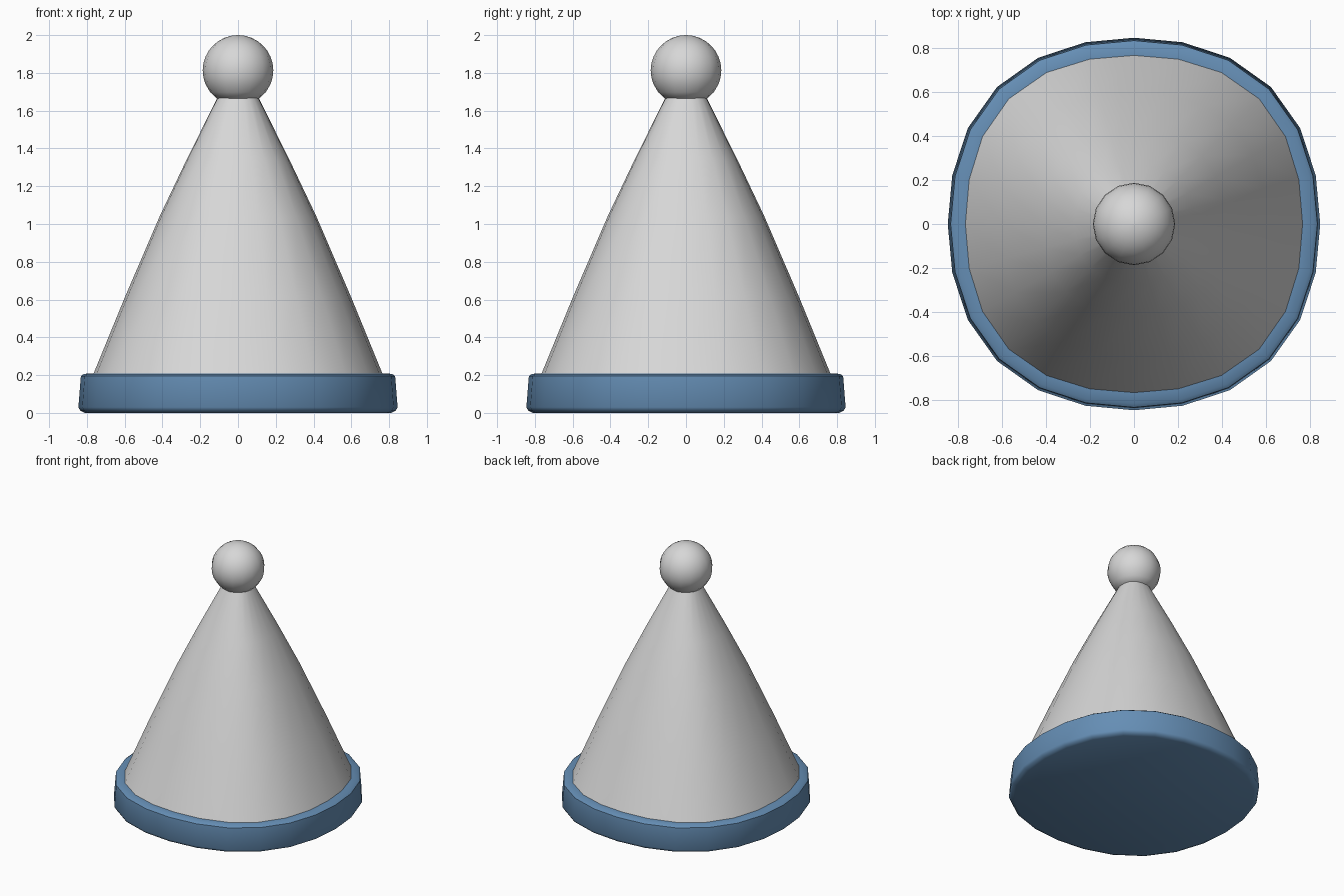
import bpy, bmesh, math

if "Cube" in bpy.data.objects:
    bpy.data.objects.remove(bpy.data.objects["Cube"])


def material(name, rgb):
    m = bpy.data.materials.new(name)
    m.diffuse_color = (*rgb, 1)
    m.use_nodes = True
    m.node_tree.nodes["Principled BSDF"].inputs["Base Color"].default_value = m.diffuse_color
    return m


GREY = material("light grey", (0.68, 0.68, 0.68))
BLUE = material("steel blue", (0.13, 0.27, 0.46))


def lathe(name, profile, mat, sides, square=0.0):
    """Closed turned solid; square bulges the diagonals a little."""
    bm = bmesh.new()
    rings = []
    for r, z in profile:
        ring = []
        for i in range(sides):
            a = 2 * math.pi * i / sides
            k = r * (1 + square * math.sin(2 * a) ** 2)
            ring.append(bm.verts.new((k * math.cos(a), k * math.sin(a), z)))
        rings.append(ring)
    for lo, hi in zip(rings, rings[1:]):
        for i in range(sides):
            j = (i + 1) % sides
            bm.faces.new((lo[i], lo[j], hi[j], hi[i]))
    bm.faces.new(rings[0][::-1])
    bm.faces.new(rings[-1])
    me = bpy.data.meshes.new(name)
    bm.to_mesh(me)
    bm.free()
    me.materials.append(mat)
    ob = bpy.data.objects.new(name, me)
    bpy.context.collection.objects.link(ob)
    bpy.ops.object.select_all(action='DESELECT')
    ob.select_set(True)
    bpy.context.view_layer.objects.active = ob
    bpy.ops.object.shade_smooth_by_angle(angle=math.radians(50))
    return ob


# Blue band around the foot, slightly tapered with soft edges
lathe("brim_band", [(0.81, 0), (0.835, 0.012), (0.845, 0.03),
                    (0.832, 0.195), (0.815, 0.207), (0.76, 0.208)], BLUE, 24, 0.04)

# Gently bulging cone, a little squared in plan
lathe("cone_body", [(0.768, 0.2), (0.60, 0.61), (0.415, 1.04),
                    (0.27, 1.345), (0.108, 1.67)], GREY, 24, 0.05)

# Ball on the tip, cut flat underneath
R, CZ = 0.187, 1.813
ball = [(0.108, 1.66)]
for k in range(-2, 8):
    t = math.radians(k * 11.25 + 0)
    if CZ + R * math.sin(t) > 1.67:
        ball.append((R * math.cos(t), CZ + R * math.sin(t)))
ball.insert(1, (R * math.cos(math.radians(-38)), CZ - R * math.sin(math.radians(38))))
ball.append((0.004, CZ + R))
lathe("tip_ball", ball, GREY, 16)
